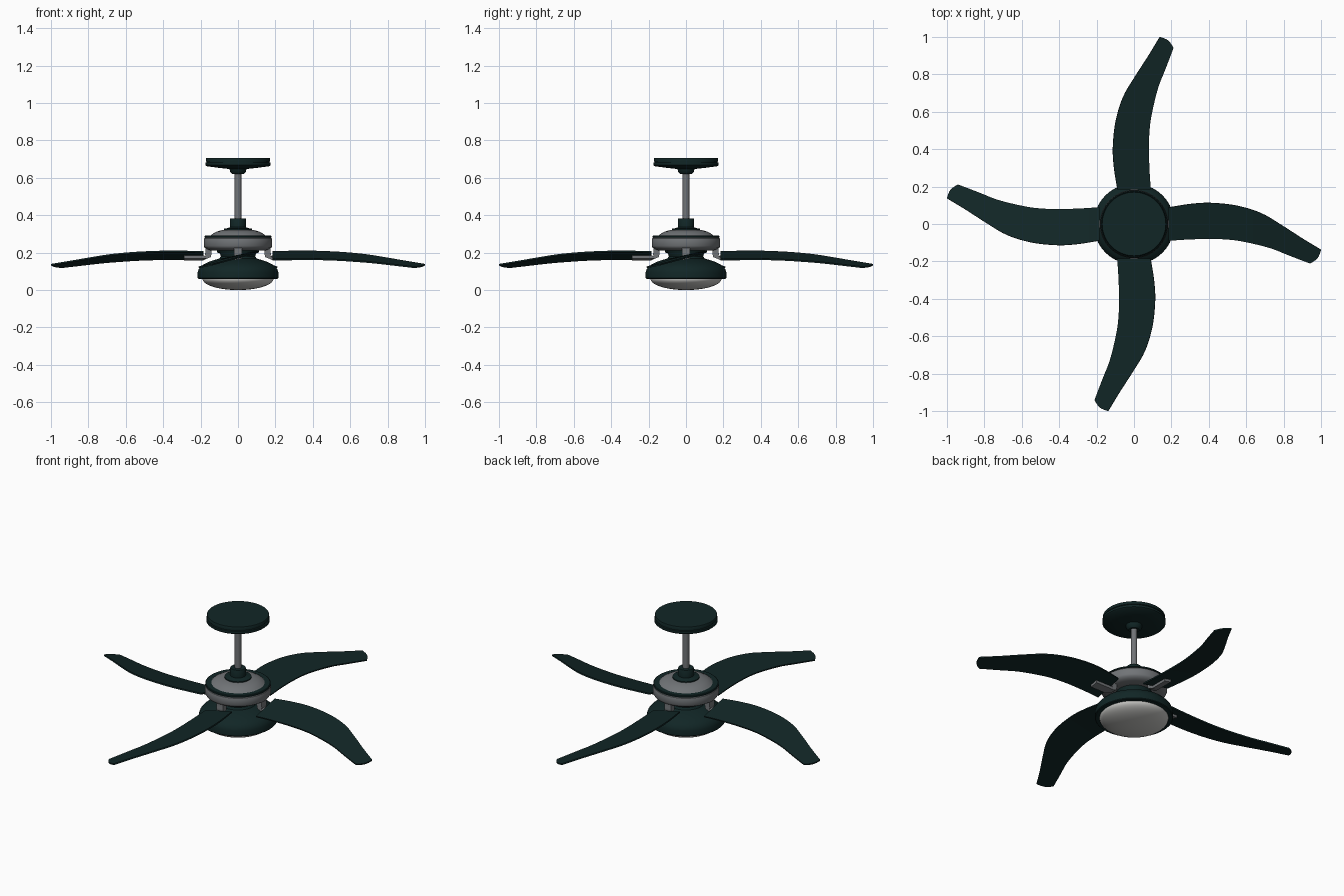
import bpy, bmesh, math
from mathutils import Vector, Matrix

if "Cube" in bpy.data.objects:
    bpy.data.objects.remove(bpy.data.objects["Cube"])


def material(name, rgb):
    m = bpy.data.materials.new(name)
    m.diffuse_color = (*rgb, 1)
    m.use_nodes = True
    m.node_tree.nodes["Principled BSDF"].inputs["Base Color"].default_value = m.diffuse_color
    return m


DARK = material("dark green", (0.0055, 0.019, 0.019))
METAL = material("brushed metal", (0.165, 0.175, 0.185))
GLASS = material("frosted glass", (0.55, 0.55, 0.53))


def finish(name, bm, mat, angle=35):
    bmesh.ops.recalc_face_normals(bm, faces=bm.faces[:])
    me = bpy.data.meshes.new(name)
    bm.to_mesh(me)
    bm.free()
    me.materials.append(mat)
    ob = bpy.data.objects.new(name, me)
    bpy.context.collection.objects.link(ob)
    bpy.ops.object.select_all(action='DESELECT')
    ob.select_set(True)
    bpy.context.view_layer.objects.active = ob
    bpy.ops.object.shade_smooth_by_angle(angle=math.radians(angle))
    return ob


def lathe(name, profile, mat, n=64):
    """Spin an (r, z) profile around z; r = 0 ends close the shape."""
    bm = bmesh.new()
    vs = [bm.verts.new((r, 0, z)) for r, z in profile]
    es = [bm.edges.new(p) for p in zip(vs, vs[1:])]
    bmesh.ops.spin(bm, geom=vs + es, cent=(0, 0, 0), axis=(0, 0, 1),
                   angle=2 * math.pi, steps=n, use_merge=True)
    bmesh.ops.remove_doubles(bm, verts=bm.verts[:], dist=1e-5)
    return finish(name, bm, mat)


# Ceiling mount, rod and collar
lathe("canopy", [(0, .706), (.170, .706), (.172, .703), (.172, .688), (.168, .686), (.168, .683),
                 (.175, .681), (.175, .668), (.168, .662), (.10, .653), (.045, .647), (.042, .632),
                 (.030, .620), (0, .620)], DARK)
lathe("rod", [(0, .66), (.018, .66), (.018, .34), (0, .34)], METAL, 32)
lathe("rod_collar", [(0, .382), (.041, .382), (.043, .379), (.043, .336), (.060, .330),
                     (.074, .328), (.074, .315), (0, .315)], DARK)

# Motor housing with dark band
lathe("motor_housing", [(0, .322), (.080, .322), (.115, .312), (.140, .298), (.150, .288),
                        (.170, .284), (.180, .276), (.183, .265), (.183, .236), (.178, .226),
                        (.165, .218), (.150, .212), (0, .212)], METAL)
lathe("motor_band", [(.140, .291), (.176, .291), (.180, .288), (.180, .281), (.140, .281),
                     (.140, .291)], DARK)

# Neck, lamp housing and glass
lathe("lamp_housing", [(0, .220), (.105, .220), (.098, .200), (.092, .180), (.100, .168),
                       (.130, .160), (.165, .147), (.195, .130), (.210, .113), (.216, .095),
                       (.216, .064), (.212, .060), (.185, .060), (.185, .066), (0, .066)], DARK)
glass = [(.19 * math.sin(a), .06 - .06 * math.cos(a))
         for a in [i * math.pi / 28 for i in range(15)]]
lathe("lamp_glass", glass + [(0, .062)], GLASS)


def spline(pts, t):
    """Catmull-Rom through pts, t from 0 to 1."""
    p = [Vector(q) for q in pts]
    p = [2 * p[0] - p[1]] + p + [2 * p[-1] - p[-2]]
    s = t * (len(pts) - 1)
    i = min(int(s), len(pts) - 2)
    u = s - i
    a, b, c, d = p[i:i + 4]
    return .5 * (2 * b + (c - a) * u + (2 * a - 5 * b + 4 * c - d) * u ** 2
                 + (3 * b - a - 3 * c + d) * u ** 3)


UPPER = [(.185, .088), (.30, .106), (.41, .112), (.55, .097), (.68, .057), (.79, -.007),
         (.90, -.078), (1.0, -.138)]
LOWER = [(.185, -.090), (.29, -.083), (.41, -.080), (.52, -.085), (.62, -.102), (.73, -.130),
         (.83, -.169), (.94, -.211)]
SLOPE = .22


def blade(name, turn):
    """Swept, pitched blade with a softly rounded tip."""
    bm = bmesh.new()
    rows = []
    for i in range(41):
        t = i / 40
        a, b = spline(UPPER, t), spline(LOWER, t)
        row = []
        for j in range(9):
            v = j / 8
            q = a.lerp(b, v) + Vector((.75, -.66)) * (.014 * math.sin(math.pi * v) * t ** 12)
            z = .188 - .018 * max(0, (q.x - .2) / .8) ** 1.5 + SLOPE * q.y
            row.append(bm.verts.new((q.x, q.y, z)))
        rows.append(row)
    for r, s in zip(rows, rows[1:]):
        for j in range(8):
            bm.faces.new((r[j], r[j + 1], s[j + 1], s[j]))
    bmesh.ops.recalc_face_normals(bm, faces=bm.faces[:])
    bmesh.ops.solidify(bm, geom=bm.faces[:], thickness=.008)
    bmesh.ops.transform(bm, matrix=turn, verts=bm.verts[:])
    finish(name, bm, DARK)


def bracket(name, turn):
    """Bent metal arm from the motor down and out under the blade."""
    path = [(.158, .225), (.158, .198), (.161, .184), (.170, .175), (.184, .172), (.29, .172)]
    bm = bmesh.new()
    rings = []
    for i, (x, z) in enumerate(path):
        p, q = path[max(i - 1, 0)], path[min(i + 1, len(path) - 1)]
        d = Vector((q[0] - p[0], q[1] - p[1])).normalized()
        n = Vector((-d.y, d.x))
        h = .017 if i < 3 else .008
        ring = []
        for sy, sn in ((-1, -1), (1, -1), (1, 1), (-1, 1)):
            y = .022 * sy
            pitch = SLOPE * y if i > 3 else 0
            ring.append(bm.verts.new((x + n.x * h * sn, y, z + n.y * h * sn + pitch)))
        rings.append(ring)
    for r, s in zip(rings, rings[1:]):
        for j in range(4):
            bm.faces.new((r[j], r[(j + 1) % 4], s[(j + 1) % 4], s[j]))
    bm.faces.new(rings[0])
    bm.faces.new(rings[-1])
    bmesh.ops.transform(bm, matrix=turn, verts=bm.verts[:])
    finish(name, bm, METAL)


# Four blades and their brackets
for k in range(4):
    turn = Matrix.Rotation(k * math.pi / 2, 4, 'Z')
    blade(f"blade_{k + 1}", turn)
    bracket(f"blade_bracket_{k + 1}", turn)
